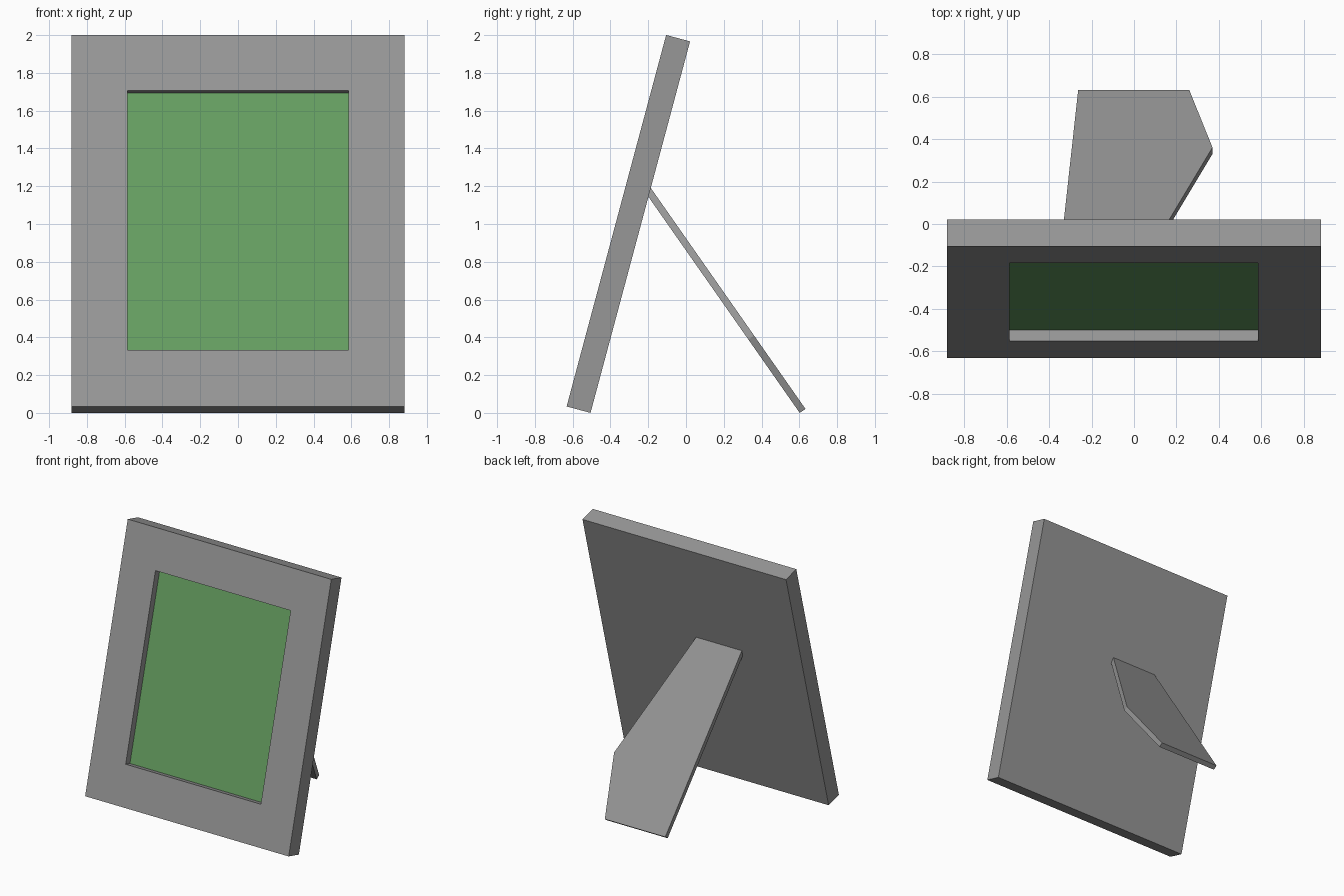
import bpy, bmesh
from math import radians
from mathutils import Matrix

if "Cube" in bpy.data.objects:
    bpy.data.objects.remove(bpy.data.objects["Cube"])


def material(name, rgb):
    mat = bpy.data.materials.new(name)
    mat.diffuse_color = (*rgb, 1)
    mat.use_nodes = True
    mat.node_tree.nodes["Principled BSDF"].inputs["Base Color"].default_value = mat.diffuse_color
    return mat


def finish(name, bm, matrix, mat):
    bmesh.ops.recalc_face_normals(bm, faces=bm.faces)
    mesh = bpy.data.meshes.new(name)
    bm.to_mesh(mesh)
    bm.free()
    mesh.materials.append(mat)
    obj = bpy.data.objects.new(name, mesh)
    obj.matrix_world = matrix
    bpy.context.collection.objects.link(obj)


def prism(name, outline, depth, matrix, mat):
    """Extrude a local XZ outline along local Y, then place it with matrix."""
    bm = bmesh.new()
    face = bm.faces.new([bm.verts.new((x, 0, z)) for x, z in outline])
    ext = bmesh.ops.extrude_face_region(bm, geom=[face], use_keep_orig=True)
    moved = [g for g in ext["geom"] if isinstance(g, bmesh.types.BMVert)]
    bmesh.ops.translate(bm, verts=moved, vec=(0, depth, 0))
    finish(name, bm, matrix, mat)


def rect(x0, x1, z0, z1):
    return [(x0, z0), (x1, z0), (x1, z1), (x0, z1)]


grey = material("frame_grey", (0.31, 0.31, 0.31))
green = material("picture_green", (0.133, 0.35, 0.122))

W, H, T = 0.881, 2.036, 0.131        # frame half width, height, thickness
RECESS, SHEET = 0.055, 0.01          # visible recess depth, picture thickness
opening = rect(-0.586, 0.584, 0.309, 1.732)
lean = Matrix.Translation((0, -0.632, 0.034)) @ Matrix.Rotation(radians(-15), 4, 'X')

# Frame: slab with a recessed opening in the front
bm = bmesh.new()
ring = lambda pts, y: [bm.verts.new((x, y, z)) for x, z in pts]
outer = rect(-W, W, 0, H)
back, front = ring(outer, T), ring(outer, 0)
lip, floor = ring(opening, 0), ring(opening, RECESS + SHEET)
for a, b in ((back, front), (front, lip), (lip, floor)):
    for i in range(4):
        j = (i + 1) % 4
        bm.faces.new((a[i], a[j], b[j], b[i]))
bm.faces.new(back)
bm.faces.new(floor)
finish("frame", bm, lean, grey)

# Picture sheet lying in the recess
prism("picture", opening, SHEET, lean @ Matrix.Translation((0, RECESS, 0)), green)

# Rear stand: five-sided board, from the frame back down to the ground
stand = [(-0.353, 0), (0.042, 0), (0.37, -0.953), (0.26, -1.427), (-0.263, -1.427)]
prism("rear_stand", stand, -0.037,
      Matrix.Translation((0, -0.186, 1.19)) @ Matrix.Rotation(radians(35), 4, 'X'), grey)
